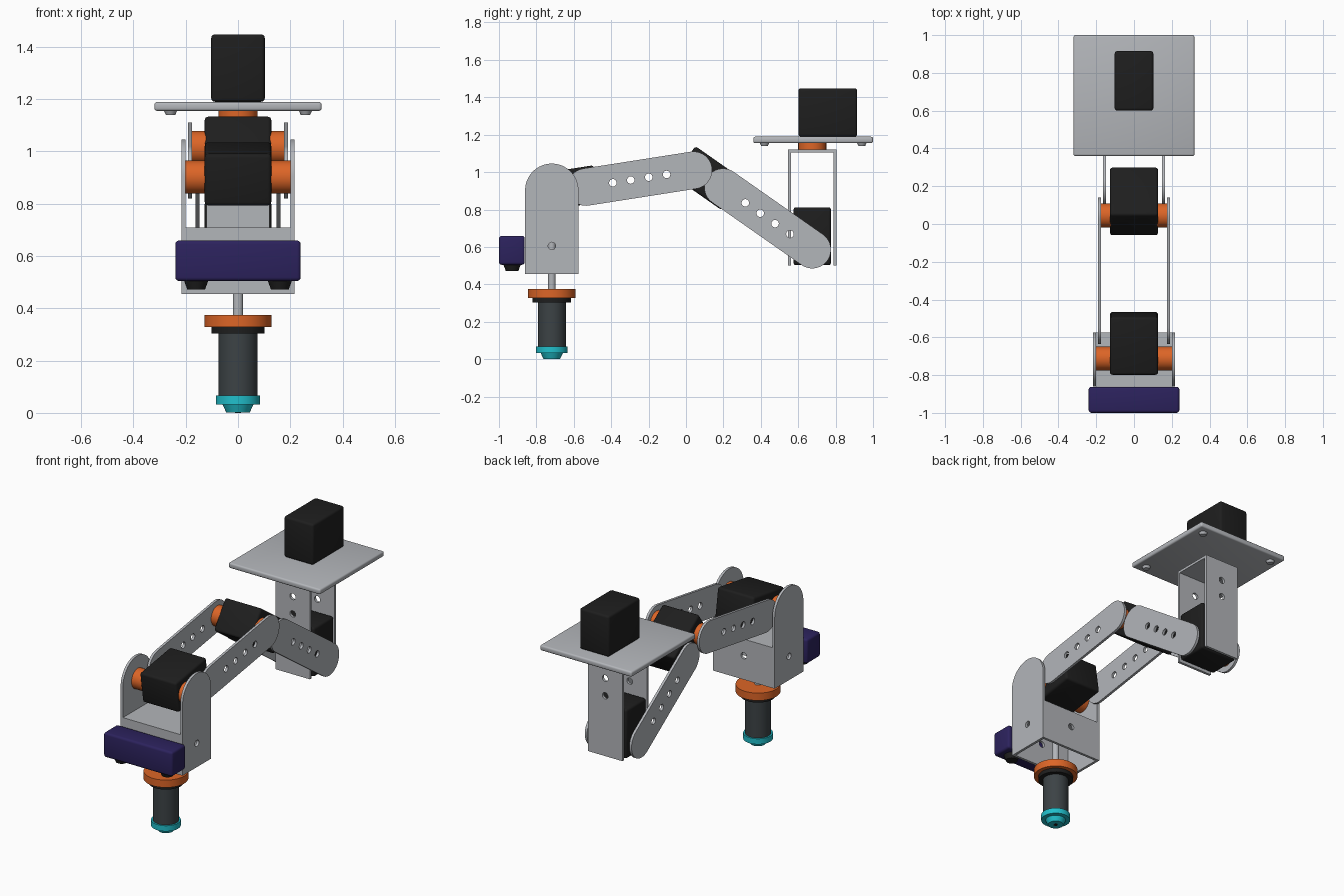
import bpy, bmesh, math
from mathutils import Matrix, Vector

old = bpy.data.objects.get("Cube")
if old:
    bpy.data.objects.remove(old, do_unlink=True)


def material(name, r, g, b):
    m = bpy.data.materials.new(name)
    m.use_nodes = True
    m.diffuse_color = (r, g, b, 1)
    m.node_tree.nodes["Principled BSDF"].inputs["Base Color"].default_value = (r, g, b, 1)
    return m


GREY = material("light grey metal", 0.45, 0.465, 0.49)
BLACK = material("black plastic", 0.013, 0.013, 0.013)
ORANGE = material("orange", 0.72, 0.13, 0.02)
PURPLE = material("dark purple", 0.025, 0.016, 0.11)
SLATE = material("slate grey", 0.045, 0.055, 0.06)
CYAN = material("cyan", 0.015, 0.52, 0.6)


def activate(ob):
    bpy.ops.object.select_all(action='DESELECT')
    ob.select_set(True)
    bpy.context.view_layer.objects.active = ob


def finish(bm, name, mat, smooth=True):
    mesh = bpy.data.meshes.new(name)
    bm.to_mesh(mesh)
    bm.free()
    ob = bpy.data.objects.new(name, mesh)
    bpy.context.collection.objects.link(ob)
    mesh.materials.append(mat)
    if smooth:
        activate(ob)
        bpy.ops.object.shade_smooth_by_angle(angle=math.radians(35))
    return ob


def box(name, mat, centre, size, bevel=0.0, tilt=0.0):
    """Box with bevelled edges, tilted about the x axis."""
    bm = bmesh.new()
    bmesh.ops.create_cube(bm, size=1)
    bmesh.ops.scale(bm, vec=size, verts=bm.verts)
    if bevel:
        bmesh.ops.bevel(bm, geom=bm.edges[:], offset=bevel, segments=3,
                        profile=0.5, affect='EDGES')
    bm.transform(Matrix.Translation(centre) @ Matrix.Rotation(tilt, 4, 'X'))
    return finish(bm, name, mat)


def disc(name, mat, start, end, r1, r2=None):
    """Cylinder or cone between two points."""
    start, end = Vector(start), Vector(end)
    axis = end - start
    bm = bmesh.new()
    bmesh.ops.create_cone(bm, cap_ends=True, segments=48, radius1=r1,
                          radius2=r1 if r2 is None else r2, depth=axis.length)
    turn = axis.to_track_quat('Z', 'Y').to_matrix().to_4x4()
    bm.transform(Matrix.Translation((start + end) / 2) @ turn)
    return finish(bm, name, mat)


def arc(cx, cy, r, a0, a1, n):
    return [(cx + r * math.cos(math.radians(a0 + (a1 - a0) * i / n)),
             cy + r * math.sin(math.radians(a0 + (a1 - a0) * i / n))) for i in range(n + 1)]


def hole(cx, cy, r=0.02):
    return arc(cx, cy, r, 0, 345, 23)


def panel(name, loops, thickness, place):
    """Flat sheet cut from an outline and its holes."""
    curve = bpy.data.curves.new(name, 'CURVE')
    curve.dimensions = '2D'
    curve.fill_mode = 'BOTH'
    curve.extrude = thickness / 2
    for loop in loops:
        sp = curve.splines.new('POLY')
        sp.points.add(len(loop) - 1)
        for p, (u, v) in zip(sp.points, loop):
            p.co = (u, v, 0, 1)
        sp.use_cyclic_u = True
    ob = bpy.data.objects.new(name, curve)
    bpy.context.collection.objects.link(ob)
    curve.materials.append(GREY)
    ob.matrix_world = place
    activate(ob)
    bpy.ops.object.convert(target='MESH')
    activate(bpy.context.object)
    bpy.ops.object.shade_smooth_by_angle(angle=math.radians(35))


def facing_x(x):  # sheet u -> y, v -> z
    return Matrix(((0, 0, 1, x), (1, 0, 0, 0), (0, 1, 0, 0), (0, 0, 0, 1)))


def facing_y(y):  # sheet u -> x, v -> z
    return Matrix(((1, 0, 0, 0), (0, 0, -1, y), (0, 1, 0, 0), (0, 0, 0, 1)))


def rect(u0, u1, v0, v1):
    return [(u0, v0), (u1, v0), (u1, v1), (u0, v1)]


def link(name, a, b, x):
    """Round-ended arm plate with four holes, from a to b in the y-z plane."""
    a, b = Vector(a), Vector(b)
    d = b - a
    ang = math.degrees(math.atan2(d.y, d.x))
    outline = arc(*a, 0.1, ang + 90, ang + 270, 24) + arc(*b, 0.1, ang - 90, ang + 90, 24)
    mid = (a + b) / 2
    holes = [hole(*(mid + d.normalized() * 0.097 * k)) for k in (-1.5, -0.5, 0.5, 1.5)]
    panel(name, [outline] + holes, 0.016, facing_x(x))


SIDES = (("left", 1), ("right", -1))
SERVO = (0.255, 0.31, 0.2)
UP_TILT, DOWN_TILT = math.radians(8.8), math.radians(-35)

# Base plate, its screws and the base motor
box("base_plate", GREY, (0, 0.68, 1.172), (0.64, 0.64, 0.034), 0.01)
for side, s in SIDES:
    for place, y in (("front", 0.42), ("back", 0.94)):
        disc(f"base_screw_{place}_{side}", GREY, (s * 0.258, y, 1.157),
             (s * 0.258, y, 1.14), 0.026, 0.018)
box("base_motor", BLACK, (0, 0.758, 1.319), (0.205, 0.315, 0.258), 0.014)
disc("base_horn", ORANGE, (0, 0.675, 1.118), (0, 0.675, 1.157), 0.075)

# Hanging shoulder bracket
for place, y in (("front", 0.553), ("back", 0.797)):
    panel(f"shoulder_bracket_{place}",
          [rect(-0.12, 0.12, 0.5, 1.12), hole(0, 0.88), hole(0, 0.99)], 0.016, facing_y(y))
box("shoulder_bracket_top", GREY, (0, 0.675, 1.112), (0.24, 0.23, 0.016))

# Joint motors
box("shoulder_motor", BLACK, (0, 0.675, 0.657), SERVO, 0.014, math.radians(90))
box("elbow_motor", BLACK, (0, 0.12, 0.968), SERVO, 0.014, DOWN_TILT)
box("wrist_motor", BLACK, (0, -0.632, 0.914), SERVO, 0.014, UP_TILT)

# Paired horns, arm links and wrist cheeks
cheek = [(-0.86, 0.455), (-0.575, 0.455)] + arc(-0.7175, 0.903, 0.1425, 0, 180, 32)
for side, s in SIDES:
    for part, y, z, x in (("shoulder", 0.675, 0.585, 0.15), ("elbow", 0.045, 1.015, 0.178),
                          ("wrist", -0.712, 0.902, 0.202)):
        disc(f"{part}_horn_{side}", ORANGE, (s * 0.12, y, z), (s * x, y, z), 0.063)
    link(f"lower_link_{side}", (0.198, 0.919), (0.675, 0.585), s * 0.155)
    link(f"upper_link_{side}", (-0.535, 0.92), (0.04, 1.01), s * 0.183)
    panel(f"wrist_cheek_{side}", [cheek, hole(-0.7175, 0.605)], 0.016, facing_x(s * 0.208))

# Wrist box between the cheeks
for place, y in (("front", -0.852), ("back", -0.583)):
    panel(f"wrist_box_{place}", [rect(-0.2, 0.2, 0.455, 0.71), hole(0, 0.605)],
          0.016, facing_y(y))
box("wrist_box_top", GREY, (0, -0.7175, 0.702), (0.4, 0.254, 0.016))

# Sensor block with two lenses under it
box("sensor_block", PURPLE, (0, -0.931, 0.582), (0.48, 0.137, 0.155), 0.014)
for side, s in SIDES:
    disc(f"sensor_lens_{side}", BLACK, (s * 0.16, -0.93, 0.508),
         (s * 0.16, -0.93, 0.472), 0.047, 0.034)

# Tool stack on its shaft
for name, mat, z0, z1, r0, r1 in (
        ("tool_shaft", GREY, 0.37, 0.7, 0.02, 0.02),
        ("tool_flange", ORANGE, 0.328, 0.375, 0.128, 0.128),
        ("tool_collar", BLACK, 0.303, 0.33, 0.102, 0.102),
        ("tool_body", SLATE, 0.06, 0.305, 0.075, 0.075),
        ("tool_ring", CYAN, 0.032, 0.067, 0.085, 0.085),
        ("tool_tip", CYAN, 0.002, 0.034, 0.045, 0.06),
        ("tool_tip_hole", BLACK, 0.0, 0.004, 0.012, 0.012)):
    disc(name, mat, (0, -0.7175, z0), (0, -0.7175, z1), r0, r1)
